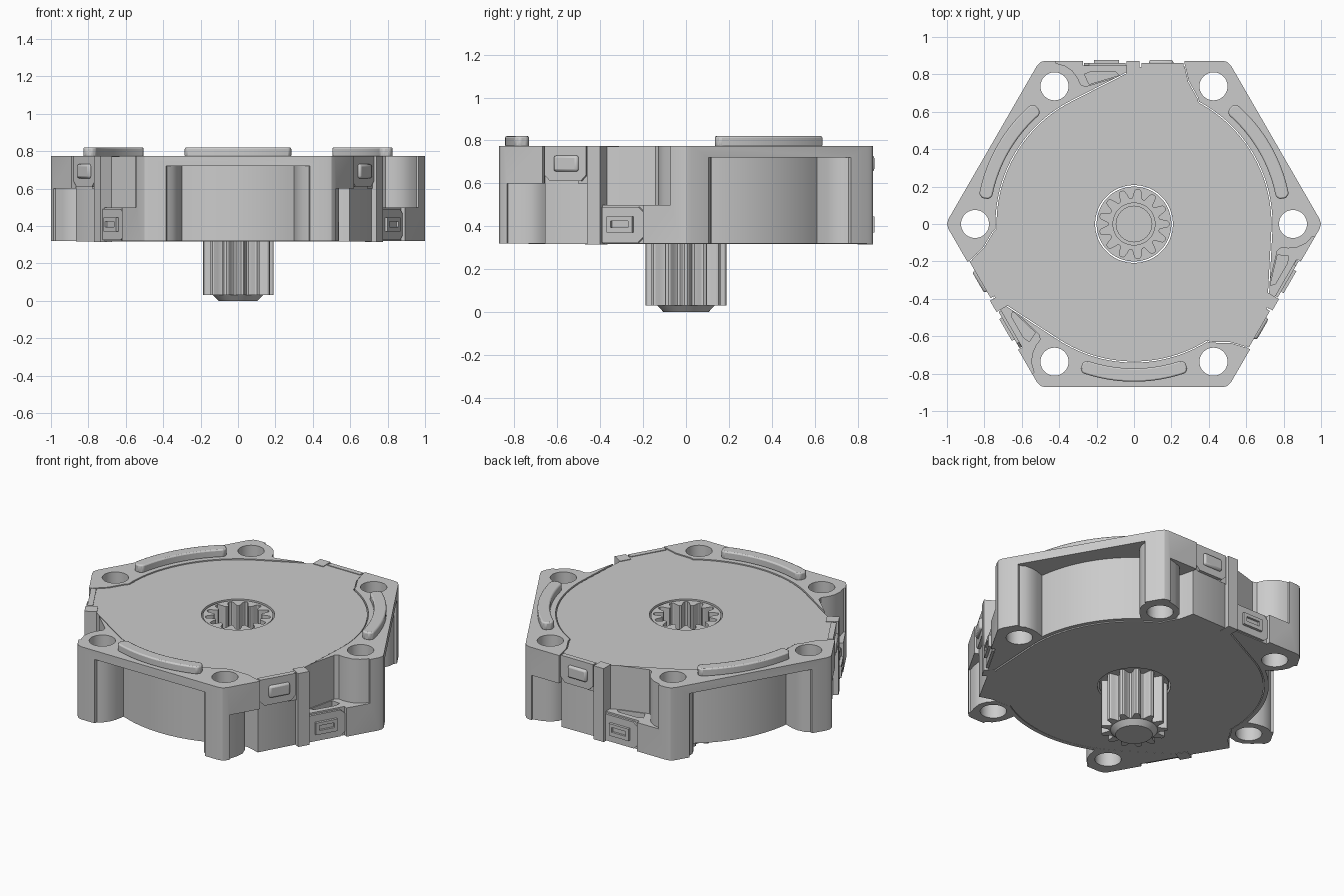
import bpy, bmesh
from math import sin, cos, pi, radians
from mathutils import Vector

if "Cube" in bpy.data.objects:
    bpy.data.objects.remove(bpy.data.objects["Cube"])


def flat(deg):
    """Side frame: a runs along the side, b points outward, h is height."""
    n = Vector((cos(radians(deg)), sin(radians(deg)), 0))
    t = Vector((-n.y, n.x, 0))
    return lambda a, b, h: t * a + n * b + Vector((0, 0, h))


def wall(deg):
    """Side frame for panels: a along the side, b is height, h points outward."""
    f = flat(deg)
    return lambda a, b, h: f(a, h, b)


def world(a, b, h):
    return Vector((a, b, h))


def prism(name, pts, lo, hi, frame=world, bevel=0, top_scale=1):
    bm = bmesh.new()
    low = [bm.verts.new(frame(a, b, lo)) for a, b in pts]
    top = [bm.verts.new(frame(a * top_scale, b * top_scale, hi)) for a, b in pts]
    bm.faces.new(low)
    bm.faces.new(top)
    for i in range(len(pts)):
        j = (i + 1) % len(pts)
        bm.faces.new((low[i], low[j], top[j], top[i]))
    bmesh.ops.recalc_face_normals(bm, faces=bm.faces)
    me = bpy.data.meshes.new(name)
    bm.to_mesh(me)
    bm.free()
    ob = bpy.data.objects.new(name, me)
    bpy.context.collection.objects.link(ob)
    if bevel:
        m = ob.modifiers.new("bevel", 'BEVEL')
        m.width, m.segments, m.limit_method = bevel, 2, 'ANGLE'
    return ob


def cut(ob, *args, **kw):
    cutter = prism("cutter", *args, **kw)
    m = ob.modifiers.new("cut", 'BOOLEAN')
    m.operation, m.solver, m.object = 'DIFFERENCE', 'EXACT', cutter
    bpy.context.view_layer.objects.active = ob
    bpy.ops.object.modifier_apply(modifier=m.name)
    bpy.data.objects.remove(cutter)


def arc(r, a0, a1, n, cx=0, cy=0):
    return [(cx + r * cos(radians(a0 + (a1 - a0) * i / n)),
             cy + r * sin(radians(a0 + (a1 - a0) * i / n))) for i in range(n + 1)]


def circle(r, n=48, cx=0, cy=0):
    return arc(r, 0, 360, n, cx, cy)[:-1]


def rect(a0, b0, a1, b1):
    return [(a0, b0), (a1, b0), (a1, b1), (a0, b1)]


def gear(mid, amp, teeth=13, steps=12):
    pts = []
    for i in range(teeth * steps):
        a = 2 * pi * i / (teeth * steps)
        r = mid + amp * max(-1, min(1, 1.5 * cos(teeth * a)))
        pts.append((r * cos(a), r * sin(a)))
    return pts


CLIP_SIDES = (-30, 90, 210)
RECESS_SIDES = (30, 150, 270)


def core_outline(k):
    pts = []
    for d in CLIP_SIDES:
        f = flat(d)
        for s, n in ((-.34, .67), (-.29, .76), (-.27, .845), (-.03, .84)):
            p = f(s, n, 0) * k
            pts.append((p.x, p.y))
        pts += arc(.735 * k, d + 27, d + 92, 20)
    return pts


# Hexagonal housing with eased corners
V = [Vector((1.0075 * cos(i * pi / 3), 1.0075 * sin(i * pi / 3))) for i in range(6)]
hexagon = []
for i, v in enumerate(V):
    p, q = v.lerp(V[i - 1], .03), v.lerp(V[(i + 1) % 6], .03)
    hexagon += [tuple(p), tuple(v.lerp((p + q) / 2, .5)), tuple(q)]
housing = prism("housing", hexagon, .32, .775)
cut(housing, core_outline(1.008), .1, 1)

# Bolt holes
for i in range(6):
    cut(housing, circle(.075, 40, .85 * cos(i * pi / 3), .85 * sin(i * pi / 3)), .1, 1)

# Scalloped recesses under the top flange
for d in RECESS_SIDES:
    inner = [(a, b) for a, b in arc(.765, 113, 67, 20)]
    edge = [(.31, .76), (.325, .80), (.35, .835), (.38, .855), (.40, .95)]
    cut(housing, inner + edge + [(-a, b) for a, b in reversed(edge)], .1, .72, flat(d))

# Clip sides: shallow face, upper notch, deep pocket, lower notch
for d in CLIP_SIDES:
    f = flat(d)
    cut(housing, rect(-.27, .848, .272, .95), .1, 1, f)
    cut(housing, [(.04, .95), (.04, .80), (.26, .735), (.285, .745), (.30, .78),
                  (.33, .82), (.37, .847), (.42, .86), (.43, .95)], .5, 1, f)
    cut(housing, [(.08, .795), (.24, .747), (.265, .80), (.23, .815), (.1, .815)], .38, .6, f)
    cut(housing, [(-.02, .95), (-.02, .82), (-.25, .82), (-.29, .75), (-.312, .74),
                  (-.325, .79), (-.36, .83), (-.41, .85), (-.46, .862), (-.47, .95)], .1, .6, f)

# Inner core with a hole for the hub
core = prism("core", core_outline(1), .317, .771)
cut(core, circle(.208, 64), .1, 1)

# Raised arc ribs on top
for i, d in enumerate(RECESS_SIDES):
    outline = [(.838, 0)]
    outline = (arc(.843, d - 19, d + 19, 24) + arc(.825, d + 20.3, d + 20.3, 1)[:1]
               + arc(.79, d + 20.3, d + 20.3, 1)[:1] + arc(.772, d + 19, d - 19, 24)
               + arc(.79, d - 20.3, d - 20.3, 1)[:1] + arc(.825, d - 20.3, d - 20.3, 1)[:1])
    prism(f"arc_rib_{i}", outline, .77, .82, bevel=.008)

# Latches on the three clip sides
for i, d in enumerate(CLIP_SIDES):
    w = wall(d)
    prism(f"clip_divider_{i}", rect(-.03, .315, .04, .775), .80, .872, w)
    prism(f"upper_clip_{i}", [(-.265, .775), (-.265, .64), (-.235, .61), (-.07, .61),
                              (-.04, .64), (-.04, .775)], .83, .862, w)
    prism(f"upper_latch_{i}", rect(-.21, .655, -.08, .73), .85, .878, w, bevel=.012)
    lower = prism(f"lower_clip_{i}", [(.045, .325), (.24, .325), (.268, .35), (.268, .465),
                                      (.24, .49), (.045, .49)], .82, .862, w)
    frame = prism(f"lower_latch_{i}", rect(.08, .37, .215, .445), .85, .878, w)
    cut(frame, rect(.1, .395, .195, .425), .865, .9, w)

# Splined pinion with a tapered end
pinion = prism("pinion", gear(.165, .025), .03, .45)
cut(pinion, circle(.095), .3, .6)
prism("pinion_end", circle(.105), 0, .031, top_scale=1.28)

# Hub collar with matching internal splines
collar = prism("hub_collar", circle(.2, 64), .325, .765)
cut(collar, gear(.161, .025), .2, .9)
ring = prism("bore_ring", circle(.115), .44, .5)
cut(ring, circle(.095), .3, .6)

# Smooth curved walls, keep edges sharp
bpy.ops.object.select_all(action='SELECT')
bpy.context.view_layer.objects.active = housing
bpy.ops.object.shade_smooth_by_angle(angle=radians(30))
